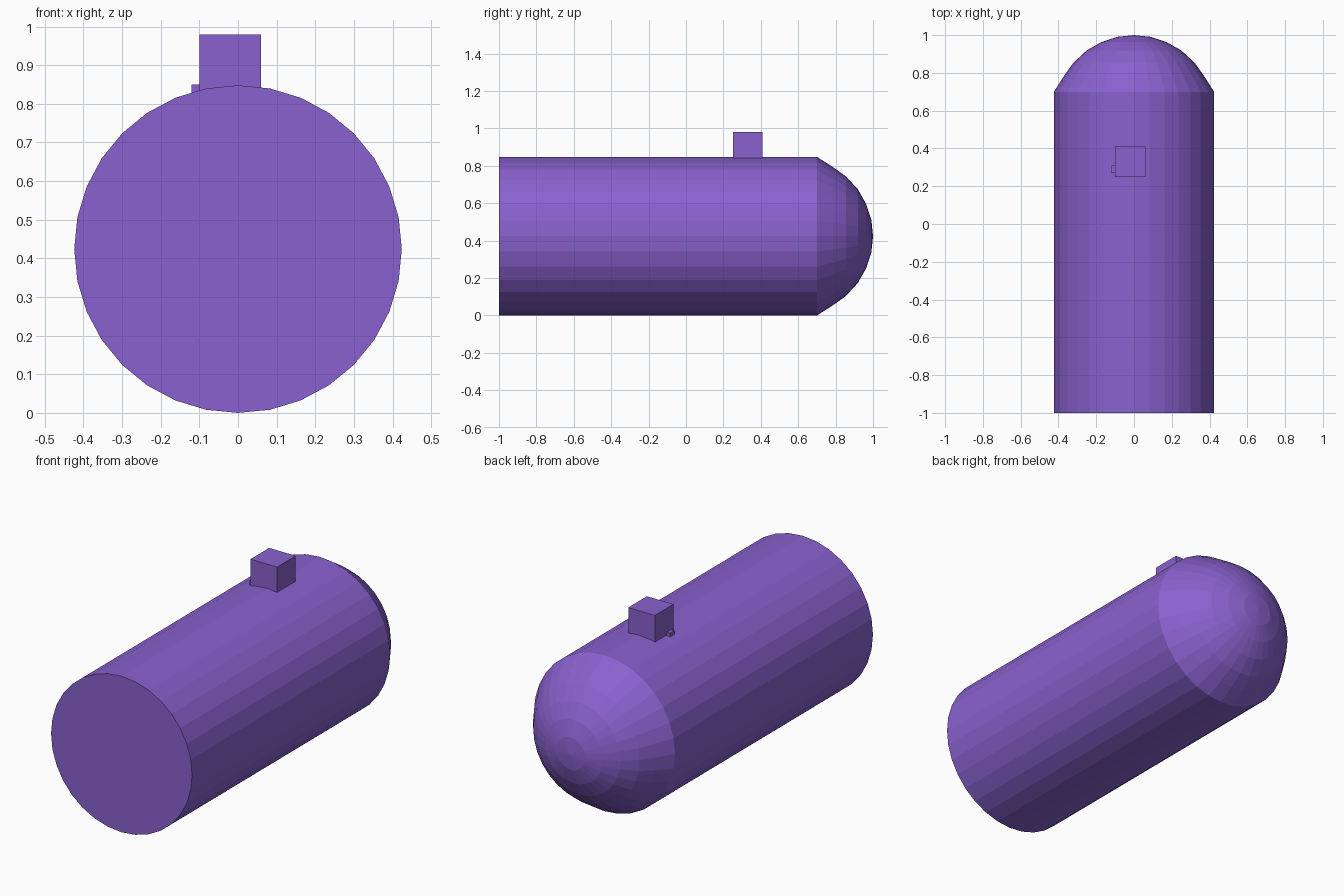
import bpy, bmesh, math, random
from mathutils import Vector, Matrix

if "Cube" in bpy.data.objects:
    bpy.data.objects.remove(bpy.data.objects["Cube"])

random.seed(4)
R = 0.424

mat = bpy.data.materials.new("purple")
mat.diffuse_color = (0.25, 0.12, 0.62, 1)
mat.use_nodes = True
mat.node_tree.nodes["Principled BSDF"].inputs["Base Color"].default_value = mat.diffuse_color


def tank_body():
    """Flat-ended barrel with a domed far end, 32 sides, lying along y."""
    profile = [(0, -1), (R, -1), (R, 0.70), (0.37, 0.785), (0.32, 0.855),
               (0.25, 0.919), (0.172, 0.963), (0.088, 0.991), (0, 1)]
    bm = bmesh.new()
    rings = []
    for r, y in profile[1:-1]:
        rings.append([bm.verts.new((r * math.sin(i * math.tau / 32), y,
                                    R + r * math.cos(i * math.tau / 32)))
                      for i in range(32)])
    tip = bm.verts.new((0, 1, R))
    bm.faces.new(rings[0])
    for a, b in zip(rings, rings[1:]):
        for i in range(32):
            j = (i + 1) % 32
            bm.faces.new((a[i], a[j], b[j], b[i]))
    for i in range(32):
        bm.faces.new((rings[-1][i], rings[-1][(i + 1) % 32], tip))
    bmesh.ops.recalc_face_normals(bm, faces=bm.faces)
    return bm


def box(lo, hi):
    lo, hi = Vector(lo), Vector(hi)
    bm = bmesh.new()
    bmesh.ops.create_cube(bm, size=1, matrix=Matrix.Translation((lo + hi) / 2)
                          @ Matrix.Diagonal((*(hi - lo), 1)))
    return bm


def add_object(bm, name):
    me = bpy.data.meshes.new(name)
    bm.to_mesh(me)
    me.materials.append(mat)
    ob = bpy.data.objects.new(name, me)
    bpy.context.collection.objects.link(ob)


def fracture(source, seeds, name):
    """Split a convex solid into closed Voronoi shards around the seeds."""
    for k, s in enumerate(seeds):
        bm = source.copy()
        others = sorted((o for o in seeds if o is not s), key=lambda o: (o - s).length)
        for o in others:
            res = bmesh.ops.bisect_plane(
                bm, geom=bm.verts[:] + bm.edges[:] + bm.faces[:], dist=1e-6,
                plane_co=(s + o) / 2, plane_no=o - s, clear_outer=True)
            cut = [e for e in res["geom_cut"]
                   if isinstance(e, bmesh.types.BMEdge) and e.is_boundary]
            if len(cut) > 2:
                bmesh.ops.edgeloop_fill(bm, edges=cut)
            if not bm.faces:
                break
        if bm.faces:
            bmesh.ops.recalc_face_normals(bm, faces=bm.faces)
            add_object(bm, f"{name}_shard_{k + 1}")
        bm.free()
    source.free()


# Barrel: large shards at the flat end, smaller ones toward the dome
seeds = [Vector((x, -0.78, z)) for x, z in
         [(-0.25, 0.35), (0.072, 0.501), (0.112, 0.37), (-0.112, 0.765), (0.206, -0.029)]]
seeds += [Vector(p) for p in
          [(-0.2, -0.28, 0.55), (0.2, -0.3, 0.45), (0.0, -0.25, 0.15),
           (-0.25, 0.22, 0.3), (0.2, 0.15, 0.6), (0.15, 0.2, 0.2), (-0.1, 0.2, 0.75)]]
for _ in range(20):
    a, r = random.uniform(0, math.tau), random.uniform(0.15, 0.4)
    seeds.append(Vector((r * math.cos(a), random.uniform(0.5, 0.92), R + r * math.sin(a))))
fracture(tank_body(), seeds, "barrel")

# Small cube on top, also cracked
fracture(box((-0.10, 0.25, 0.82), (0.06, 0.41, 0.98)),
         [Vector(p) for p in [(-0.06, 0.29, 0.9), (0.02, 0.33, 0.91), (-0.03, 0.38, 0.87),
                              (-0.09, 0.38, 0.98), (0.0, 0.28, 0.83)]], "top_block")

# Tiny chip beside the cube
add_object(box((-0.12, 0.27, 0.82), (-0.10, 0.31, 0.85)), "chip")
